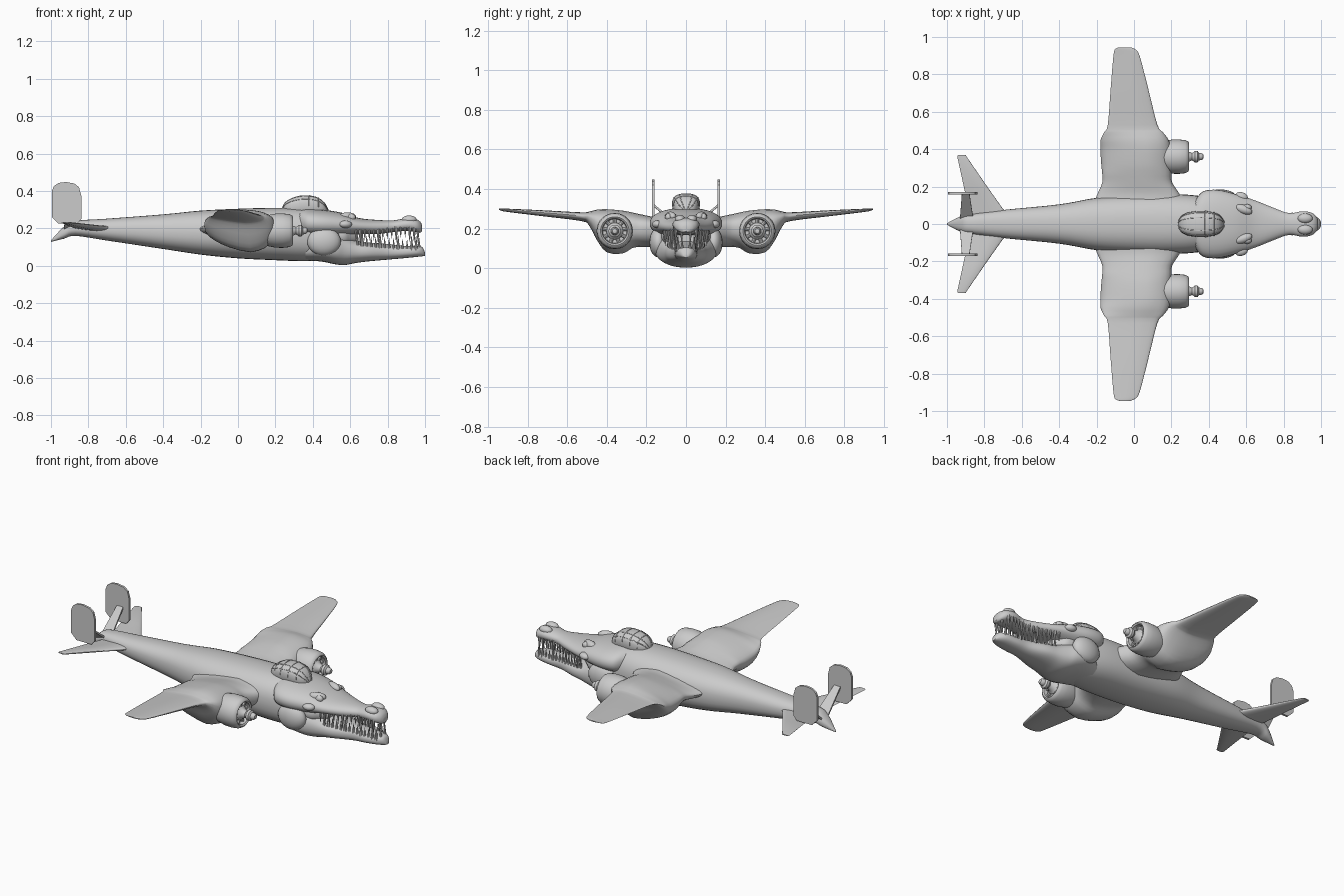
import bpy, bmesh, math
from mathutils import Vector, Matrix

if "Cube" in bpy.data.objects:
    bpy.data.objects.remove(bpy.data.objects["Cube"])


def finish(name, bm, mirror=False, angle=40):
    bmesh.ops.recalc_face_normals(bm, faces=bm.faces)
    me = bpy.data.meshes.new(name)
    bm.to_mesh(me)
    bm.free()
    ob = bpy.data.objects.new(name, me)
    bpy.context.collection.objects.link(ob)
    if mirror:
        m = ob.modifiers.new("Mirror", 'MIRROR')
        m.use_axis = (False, True, False)
    bpy.ops.object.select_all(action='DESELECT')
    ob.select_set(True)
    bpy.context.view_layer.objects.active = ob
    bpy.ops.object.shade_smooth_by_angle(angle=math.radians(angle))
    return ob


def smooth(st, k=4):
    """Catmull-Rom resampling of cross-section stations."""
    out = []
    for i in range(len(st) - 1):
        quad = [st[max(i - 1, 0)], st[i], st[i + 1], st[min(i + 2, len(st) - 1)]]
        for j in range(k):
            t = j / k
            out.append([0.5 * (2 * b + (c - a) * t + (2 * a - 5 * b + 4 * c - d) * t * t
                               + (3 * b - a - 3 * c + d) * t ** 3) for a, b, c, d in zip(*quad)])
    return out + [list(st[-1])]


def loft(name, rings, mirror=False, angle=40):
    bm = bmesh.new()
    vr = [[bm.verts.new(p) for p in r] for r in rings]
    n = len(vr[0])
    for a, b in zip(vr, vr[1:]):
        for i in range(n):
            bm.faces.new((a[i], a[(i + 1) % n], b[(i + 1) % n], b[i]))
    bm.faces.new(vr[0])
    bm.faces.new(vr[-1])
    return finish(name, bm, mirror, angle)


def spow(v, e):
    return math.copysign(abs(v) ** e, v)


def body_ring(x, w, zb, zt, e=0.85, n=32):
    zc, h = (zb + zt) / 2, (zt - zb) / 2
    return [(x, w * spow(math.cos(a), e), zc + h * spow(math.sin(a), e))
            for a in (2 * math.pi * i / n for i in range(n))]


def body(name, st, e=0.85, k=4):
    return loft(name, [body_ring(*s, e) for s in smooth(st, k)])


def wing_ring(y, x0, x1, zb, zt, blunt, n=28):
    """Rounded section that thins towards the trailing edge x0, hung from its top."""
    pts = []
    for i in range(n):
        a = 2 * math.pi * i / n
        t = (spow(math.cos(a), 0.8) + 1) / 2
        f = blunt + (1 - blunt) * min(1, t * 1.6)
        mid, h = zt - (zt - zb) * 0.4, zt - zb
        v = spow(math.sin(a), 0.8)
        pts.append((x0 + (x1 - x0) * t, y, mid + v * f * h * (0.4 if v > 0 else 0.6)))
    return pts


def plate(name, pts, offset, mirror=True):
    bm = bmesh.new()
    f = bm.faces.new([bm.verts.new(p) for p in pts])
    r = bmesh.ops.extrude_face_region(bm, geom=[f])
    bmesh.ops.translate(bm, vec=offset, verts=[v for v in r['geom'] if isinstance(v, bmesh.types.BMVert)])
    return finish(name, bm, mirror, 30)


def lathe(name, prof, y, z, n=32):
    rings = [[(x, y + r * math.cos(2 * math.pi * i / n), z + r * math.sin(2 * math.pi * i / n))
              for i in range(n)] for x, r in prof]
    return loft(name, rings, True)


def ellipsoid(name, c, s, mirror=True, rot=0):
    bm = bmesh.new()
    mat = Matrix.Translation(c) @ Matrix.Rotation(rot, 4, 'Z') @ Matrix.Diagonal((*s, 1))
    bmesh.ops.create_uvsphere(bm, u_segments=20, v_segments=12, radius=1, matrix=mat)
    return finish(name, bm, mirror)


def at(st, x):
    """Linear lookup of a station at position x."""
    for a, b in zip(st, st[1:]):
        if a[0] <= x <= b[0]:
            t = (x - a[0]) / (b[0] - a[0])
            return [p + (q - p) * t for p, q in zip(a, b)]
    return list(st[-1])


# fuselage with pointed tail
body("fuselage", [(-1, .004, .128, .136), (-.93, .04, .145, .21), (-.87, .052, .16, .24), (-.7, .075, .135, .252),
                  (-.4, .105, .09, .275), (-.2, .14, .06, .295), (0, .155, .04, .305), (.2, .16, .03, .31),
                  (.35, .15, .025, .305), (.5, .12, .03, .28)])

# reptile head: upper and lower jaw
upper = [(.33, .13, .17, .30), (.37, .175, .155, .305), (.45, .182, .15, .30), (.55, .158, .155, .285),
         (.65, .125, .168, .255), (.75, .085, .17, .245), (.83, .058, .18, .243), (.9, .068, .187, .255),
         (.95, .06, .18, .25), (.975, .04, .178, .235), (.985, .02, .185, .215)]
lower = [(.36, .12, .03, .14), (.45, .16, .022, .175), (.52, .152, .008, .175), (.57, .13, .004, .165),
         (.63, .11, .015, .138), (.7, .095, .024, .125), (.8, .062, .033, .117), (.88, .057, .04, .107),
         (.95, .05, .047, .107), (.985, .032, .051, .1), (1.0, .012, .054, .07)]
body("upper_jaw", upper, 0.9)
body("lower_jaw", lower, 0.85)
body("mouth_lining", [(.46, .13, .1, .22), (.56, .12, .1, .22), (.6, .09, .11, .2), (.64, .05, .12, .18)])

# nostrils, brows, eyes, cheek bumps
ellipsoid("nostril", (.915, .03, .247), (.04, .026, .022))
ellipsoid("brow", (.585, .078, .262), (.05, .024, .024), rot=-.35)
ellipsoid("eye", (.605, .088, .258), (.024, .018, .02))
ellipsoid("cheek_bump", (.575, .145, .222), (.035, .025, .02), rot=-.3)
ellipsoid("jaw_muscle", (.46, .14, .13), (.09, .045, .075))

# teeth along both jaws
bm = bmesh.new()


def tooth(x, y, z, length, r):
    d = 1 if length > 0 else -1
    m = Matrix.Translation((x, y, z + length / 2)) @ Matrix.Diagonal((1, 1, d, 1))
    bmesh.ops.create_cone(bm, cap_ends=True, segments=8, radius1=r, radius2=r * .1, depth=abs(length), matrix=m)


for i in range(14):
    x = .63 + i * .024
    big = 1.35 if i % 4 == 1 or i > 11 else 1
    for s in (-1, 1):
        u, l = at(upper, x), at(lower, x + .01)
        tooth(x, s * u[1] * .85, u[2] + .028, -.062 * big, .008 * big)
        tooth(x + .01, s * l[1] * .82, l[3] - .025, .058 * big, .008 * big)
for s in (-1, 1):
    tooth(.962, s * .022, .2, -.075, .01)
    tooth(.968, s * .02, .085, .065, .01)
finish("teeth", bm)

# canopy with frame bars
can = [(.235, .012, .275, .305), (.255, .045, .27, .342), (.3, .064, .265, .367), (.36, .07, .265, .377),
       (.42, .064, .265, .368), (.46, .047, .265, .34), (.482, .015, .27, .3)]
body("canopy", can, 0.75)
fine = smooth(can)


def bar(name, pts):
    cu = bpy.data.curves.new(name, 'CURVE')
    cu.dimensions = '3D'
    cu.bevel_depth = .0022
    cu.bevel_resolution = 1
    sp = cu.splines.new('POLY')
    sp.points.add(len(pts) - 1)
    for p, q in zip(sp.points, pts):
        p.co = (*q, 1)
    bpy.context.collection.objects.link(bpy.data.objects.new(name, cu))


for x in (.285, .33, .38, .43):
    bar("canopy_hoop", body_ring(*at(fine, x), .75)[:17])
for k in (3, 6, 10, 13):
    bar("canopy_rail", [body_ring(*s, .75)[k] for s in fine])

# wings: thick inner part with engine bulge, thin outer panel
wing = [(.06, -.23, .29, .1, .27, .4), (.15, -.2, .25, .105, .26, .4), (.22, -.17, .205, .106, .272, .45),
        (.27, -.17, .2, .1, .283, .5), (.32, -.175, .2, .072, .293, .55), (.4, -.18, .2, .078, .3, .55),
        (.45, -.178, .185, .14, .297, .5), (.49, -.16, .155, .215, .287, .35), (.53, -.14, .125, .238, .283, .25),
        (.72, -.125, .077, .262, .293, .25), (.9, -.11, .03, .284, .301, .3), (.935, -.1, .005, .291, .302, .4),
        (.945, -.08, -.02, .295, .301, .6)]
loft("wing", [wing_ring(*s) for s in smooth(wing, 3)], True)

# engines
lathe("cowling", [(.1, .07), (.17, .085), (.2, .091), (.24, .092), (.275, .088), (.29, .08), (.294, .072),
                  (.288, .064), (.265, .06), (.262, .005)], .36, .188)
lathe("engine_core", [(.25, .045), (.275, .042), (.285, .03), (.31, .02), (.318, .024), (.325, .031), (.34, .031),
                      (.347, .02), (.362, .018), (.37, .012), (.372, .002)], .36, .188)
bm = bmesh.new()
for i in range(9):
    a = 2 * math.pi * i / 9
    m = Matrix.Translation((.268, .36, .188)) @ Matrix.Rotation(a, 4, 'X') @ Matrix.Translation((0, 0, .05))
    bmesh.ops.create_cone(bm, cap_ends=True, segments=8, radius1=.009, radius2=.009, depth=.03, matrix=m)
finish("cylinders", bm, True)

# tailplane, twin fins and braces
loft("tailplane", [wing_ring(*s) for s in [(.02, -.87, -.64, .182, .215, .3), (.08, -.885, -.7, .188, .217, .3),
                                          (.2, -.91, -.785, .203, .225, .3), (.36, -.945, -.895, .224, .235, .4),
                                          (.37, -.94, -.9, .227, .233, .6)]], True)
fin = [(-.995, .26), (-.995, .4), (-.985, .425), (-.96, .443), (-.92, .448), (-.875, .44), (-.85, .42),
       (-.838, .375), (-.838, .25), (-.86, .225), (-.96, .225)]
plate("fin", [(x, .158, z) for x, z in fin], Vector((0, .013, 0)))
plate("fin_brace", [(-.93, .03, .205), (-.86, .03, .215), (-.88, .163, .325), (-.92, .163, .325)], Vector((0, .006, -.008)))
